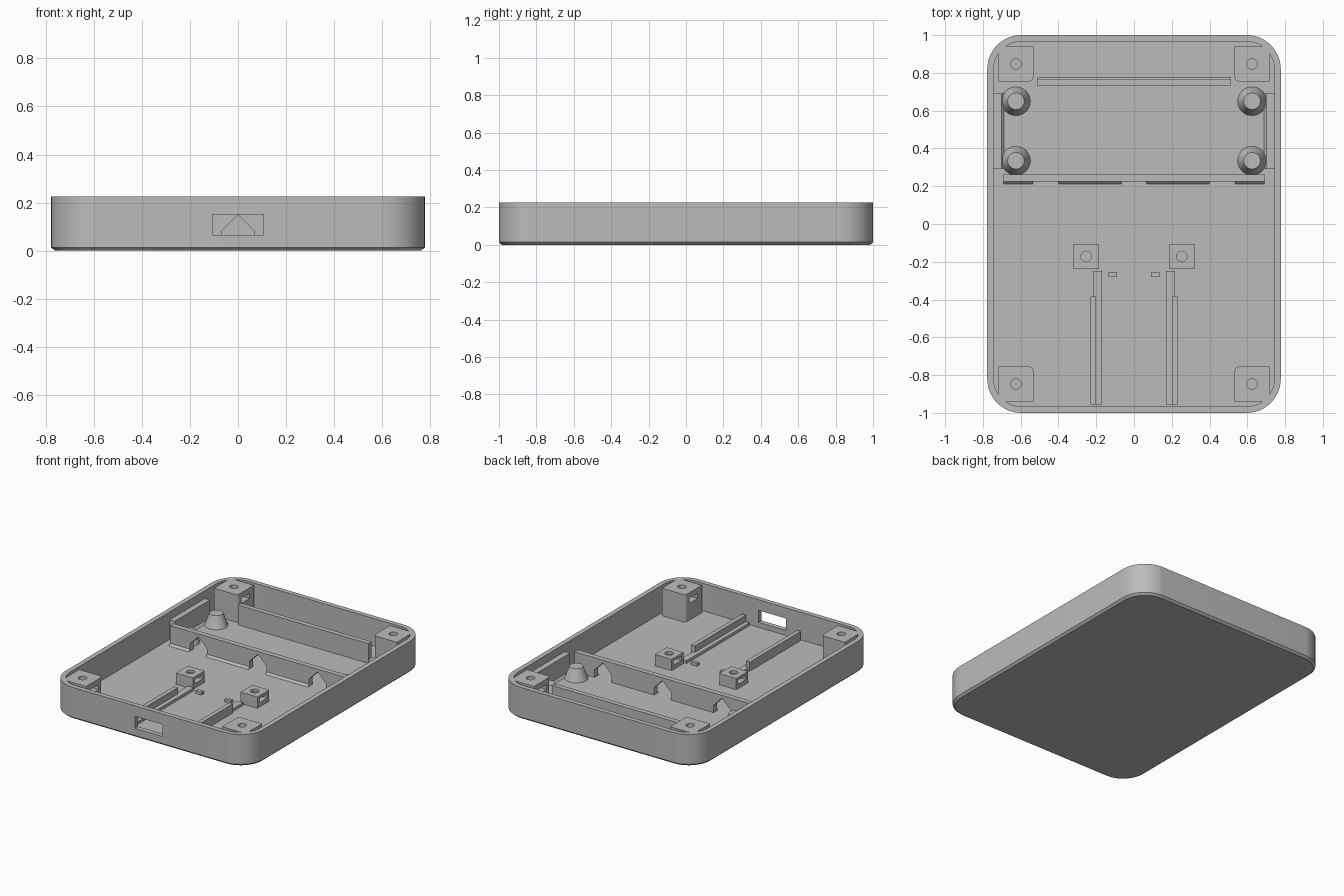
import bpy, bmesh, math
from mathutils import Matrix, Vector

if "Cube" in bpy.data.objects:
    bpy.data.objects.remove(bpy.data.objects["Cube"], do_unlink=True)

grey = bpy.data.materials.new("plain_grey")
grey.use_nodes = True
grey.diffuse_color = (0.5, 0.5, 0.5, 1)
grey.node_tree.nodes["Principled BSDF"].inputs["Base Color"].default_value = (0.5, 0.5, 0.5, 1)

HALF_X, HALF_Y, HEIGHT, FLOOR = 0.777, 1.0, 0.225, 0.03
SINK = FLOOR - 0.01  # parts start slightly inside the floor


def finish(name, bm):
    bmesh.ops.recalc_face_normals(bm, faces=bm.faces)
    mesh = bpy.data.meshes.new(name)
    bm.to_mesh(mesh)
    bm.free()
    mesh.materials.append(grey)
    obj = bpy.data.objects.new(name, mesh)
    bpy.context.collection.objects.link(obj)
    return obj


def box(name, x, y, z):
    """Box from (min, max) ranges."""
    bm = bmesh.new()
    bmesh.ops.create_cube(bm, size=1)
    for v in bm.verts:
        v.co = Vector(r[0] if c < 0 else r[1] for c, r in zip(v.co, (x, y, z)))
    return finish(name, bm)


def around(c, r):
    return (c - r, c + r)


def mirrored(a, b, side):
    return tuple(sorted((a * side, b * side)))


def cone(name, x, y, z0, z1, r0, r1, sides=40):
    bm = bmesh.new()
    bmesh.ops.create_cone(bm, cap_ends=True, segments=sides, radius1=r0, radius2=r1, depth=z1 - z0,
                          matrix=Matrix.Translation((x, y, (z0 + z1) / 2)))
    return finish(name, bm)


def prism(name, points, axis, start, end):
    """Extrude a closed profile, given as 3D points, along one axis."""
    bm = bmesh.new()
    rings = []
    for level in (start, end):
        ring = []
        for p in points:
            co = list(p)
            co.insert(axis, level)
            ring.append(bm.verts.new(co))
        rings.append(ring)
        bm.faces.new(ring)
    bridge(bm, *rings)
    return finish(name, bm)


def bridge(bm, a, b):
    for i in range(len(a)):
        j = (i + 1) % len(a)
        bm.faces.new((a[i], a[j], b[j], b[i]))


def cut(obj, *cutters):
    for c in cutters:
        mod = obj.modifiers.new("cut", "BOOLEAN")
        mod.operation, mod.solver, mod.object = "DIFFERENCE", "EXACT", c
    deps = bpy.context.evaluated_depsgraph_get()
    mesh = bpy.data.meshes.new_from_object(obj.evaluated_get(deps))
    obj.modifiers.clear()
    obj.data = mesh
    for c in cutters:
        bpy.data.objects.remove(c, do_unlink=True)


def smooth(obj):
    bpy.ops.object.select_all(action="DESELECT")
    obj.select_set(True)
    bpy.context.view_layer.objects.active = obj
    bpy.ops.object.shade_smooth_by_angle(angle=math.radians(30))


# Tray shell: chamfered base, rounded walls, open top
def rounded_ring(bm, inset, z, steps=14, radius=0.18):
    r = radius - inset
    ring = []
    for k, (sx, sy) in enumerate(((1, 1), (-1, 1), (-1, -1), (1, -1))):
        for i in range(steps + 1):
            a = math.pi / 2 * (k + i / steps)
            ring.append(bm.verts.new((sx * (HALF_X - radius) + r * math.cos(a),
                                      sy * (HALF_Y - radius) + r * math.sin(a), z)))
    return ring


bm = bmesh.new()
rings = [rounded_ring(bm, inset, z) for inset, z in
         ((0.015, 0), (0, 0.014), (0, HEIGHT), (0.034, HEIGHT), (0.034, FLOOR))]
for lower, upper in zip(rings, rings[1:]):
    bridge(bm, lower, upper)
bm.faces.new(rings[0])
bm.faces.new(rings[-1])
tray = finish("tray_shell", bm)
cut(tray, box("port_cutter", (-0.107, 0.107), (-1.1, -0.9), (0.065, 0.15)))
smooth(tray)


# Screw posts: square block, screw hole and a side slot for the nut
def screw_post(name, x, y, half, top, slot, slot_x, rounded=False):
    post = box(name, around(x, half), around(y, half), (SINK, top))
    if rounded:
        bm = bmesh.new()
        bm.from_mesh(post.data)
        inner = [e for e in bm.edges if all(
            abs(v.co.x) < abs(x) and abs(v.co.y) < abs(y) for v in e.verts)]
        bmesh.ops.bevel(bm, geom=inner, offset=0.022, segments=5, affect="EDGES", profile=0.5)
        bm.to_mesh(post.data)
        bm.free()
    cut(post, cone("hole_cutter", x, y, FLOOR + 0.02, top + 0.05, 0.028, 0.028, 32),
        box("slot_cutter", slot_x, around(y, 0.045), slot))
    smooth(post)


for side, label in ((1, "left"), (-1, "right")):
    for end, place in ((1, "back"), (-1, "front")):
        screw_post(f"{place}_{label}_corner_post", side * 0.625, end * 0.847, 0.092, HEIGHT,
                   (0.15, 0.185), mirrored(0.5, 0.68, side), True)
    screw_post(f"{label}_middle_post", side * 0.253, -0.172, 0.066, 0.11,
               (0.06, 0.09), around(side * 0.253, 0.1))

    # Tapered standoffs
    for y, place in ((0.65, "back"), (0.335, "front")):
        smooth(cone(f"{place}_{label}_standoff", side * 0.625, y, SINK, 0.115, 0.08, 0.044))

    # Side blocks against the walls, with a small foot
    prism(f"{label}_side_block", [(side * x, z) for x, z in (
        (0.75, SINK), (0.688, SINK), (0.688, FLOOR), (0.702, FLOOR + 0.014),
        (0.702, 0.17), (0.75, 0.17))], 1, 0.295, 0.69)

    # Guide rails: low ledge and taller outer wall
    box(f"{label}_rail_ledge", mirrored(0.17, 0.218, side), (-0.955, -0.25), (SINK, 0.05))
    box(f"{label}_rail_wall", mirrored(0.2, 0.23, side), (-0.955, -0.385), (SINK, 0.095))
    box(f"{label}_stop_peg", around(side * 0.113, 0.023), (-0.28, -0.253), (SINK, 0.05))

# Partition with gabled cable openings
partition = prism("partition", [(0.211, SINK), (0.211, FLOOR), (0.225, FLOOR + 0.014),
                                (0.225, 0.17), (0.262, 0.17), (0.262, SINK)], 0, -0.69, 0.69)
cut(partition, *[prism("gable_cutter", [(c - 0.067, 0.01), (c + 0.067, 0.01), (c + 0.067, 0.083),
                                        (c, 0.15), (c - 0.067, 0.083)], 1, 0.1, 0.4)
                 for c in (-0.467, 0, 0.467)])

# Back ridge with a small foot
prism("back_ridge", [(0.73, SINK), (0.73, 0.17), (0.765, 0.17), (0.765, FLOOR + 0.012),
                     (0.775, FLOOR), (0.775, SINK)], 0, -0.512, 0.512)
